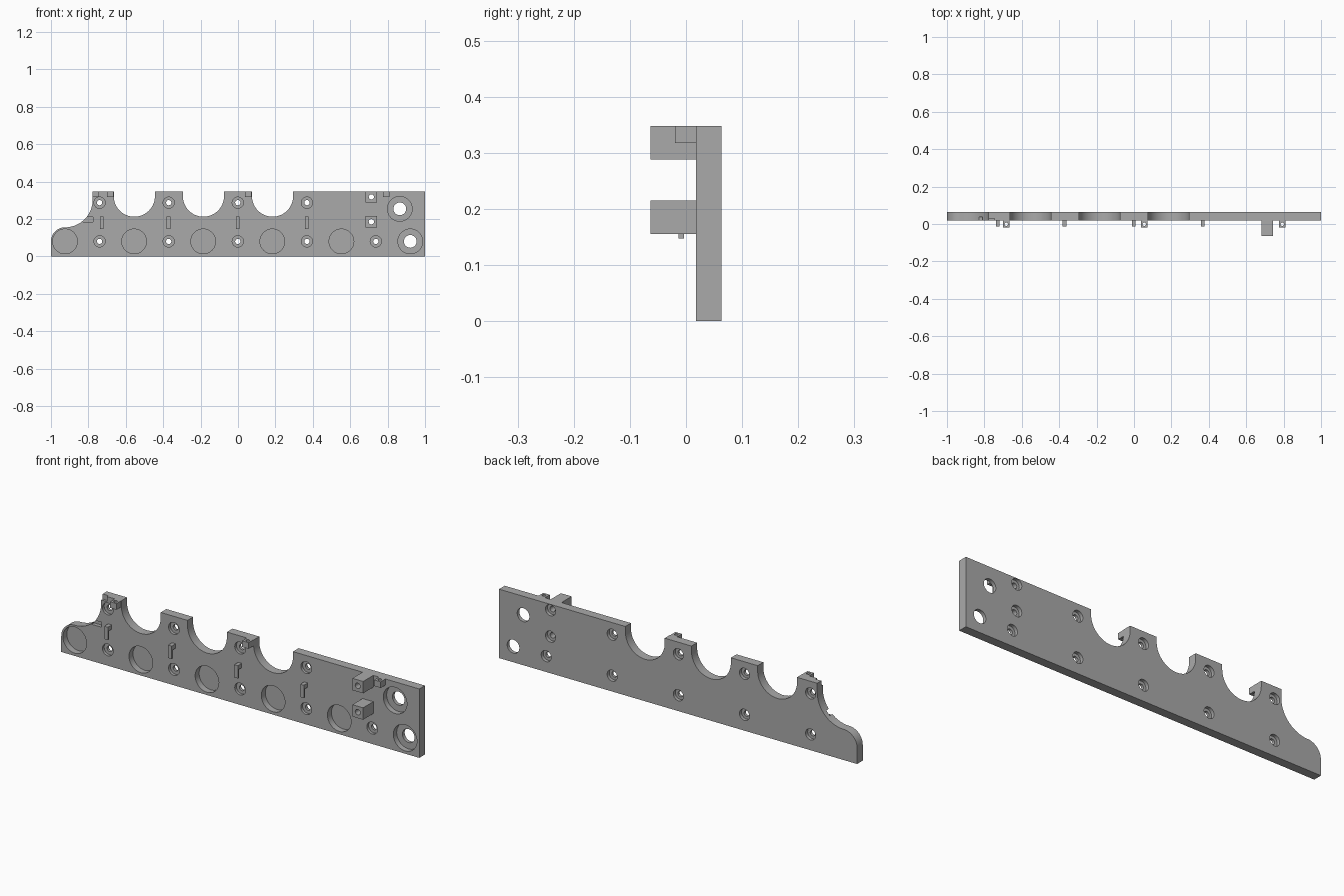
import bpy, bmesh, math
from mathutils import Matrix

if "Cube" in bpy.data.objects:
    bpy.data.objects.remove(bpy.data.objects["Cube"])

FRONT, BACK, TOP = 0.018, 0.063, 0.348
PITCH = 0.3695

grey = bpy.data.materials.new("plain grey")
grey.use_nodes = True
grey.diffuse_color = (0.4, 0.4, 0.4, 1)
grey.node_tree.nodes["Principled BSDF"].inputs["Base Color"].default_value = (0.4, 0.4, 0.4, 1)


def finish(bm, name):
    bmesh.ops.recalc_face_normals(bm, faces=bm.faces)
    mesh = bpy.data.meshes.new(name)
    bm.to_mesh(mesh)
    bm.free()
    mesh.materials.append(grey)
    ob = bpy.data.objects.new(name, mesh)
    bpy.context.collection.objects.link(ob)
    return ob


def add_box(bm, x0, x1, y0, y1, z0, z1):
    m = Matrix.Translation(((x0 + x1) / 2, (y0 + y1) / 2, (z0 + z1) / 2))
    m = m @ Matrix.Diagonal((x1 - x0, y1 - y0, z1 - z0, 1))
    bmesh.ops.create_cube(bm, size=1, matrix=m)


def add_extrusion(bm, points, y0, y1):
    face = bm.faces.new([bm.verts.new((x, y0, z)) for x, z in points])
    new = bmesh.ops.extrude_face_region(bm, geom=[face])["geom"]
    for v in new:
        if isinstance(v, bmesh.types.BMVert):
            v.co.y = y1


def add_stepped_pin(bm, x, z, steps, n=40):
    """Closed round pin along y from (y, radius) steps."""
    rings = [[bm.verts.new((x + r * math.cos(2 * math.pi * i / n), y,
                            z + r * math.sin(2 * math.pi * i / n)))
              for i in range(n)] for y, r in steps]
    for a, b in zip(rings, rings[1:]):
        for i in range(n):
            j = (i + 1) % n
            bm.faces.new((a[i], a[j], b[j], b[i]))
    bm.faces.new(rings[0])
    bm.faces.new(rings[-1])


def arc(cx, cz, r, a0, a1, n=20):
    return [(cx + r * math.cos(math.radians(a0 + (a1 - a0) * i / n)),
             cz + r * math.sin(math.radians(a0 + (a1 - a0) * i / n))) for i in range(n + 1)]


def cut(ob, cutter):
    mod = ob.modifiers.new("holes", "BOOLEAN")
    mod.operation = "DIFFERENCE"
    mod.solver = "EXACT"
    mod.object = cutter
    bpy.context.view_layer.update()
    bpy.context.view_layer.objects.active = ob
    bpy.ops.object.modifier_apply(modifier=mod.name)


def smooth(ob):
    bpy.ops.object.select_all(action="DESELECT")
    ob.select_set(True)
    bpy.context.view_layer.objects.active = ob
    bpy.ops.object.shade_smooth_by_angle(angle=math.radians(30))


# Plate outline: rounded lower end, sweeping shoulder, three round notches
outline = [(-1, 0)] + arc(-0.925, 0.08, 0.075, 180, 90)
outline += arc(-0.925, 0.303, 0.148, -90, 0)[1:] + [(-0.777, TOP)]
for k in (-1.5, -0.5, 0.5):
    cx = k * PITCH
    outline += [(cx - 0.11, TOP)] + arc(cx, 0.322, 0.11, 180, 360, 36) + [(cx + 0.11, TOP)]
outline += [(1, TOP), (1, 0)]
bm = bmesh.new()
add_extrusion(bm, outline, FRONT, BACK)
plate = finish(bm, "plate")

# Mounting blocks
bm = bmesh.new()
for z in (0.155, 0.288):
    add_box(bm, 0.683, 0.743, -0.063, FRONT, z, z + 0.06)
blocks = finish(bm, "mounting_blocks")

# Cutter: blind pockets, large bored holes, screw holes, edge recesses
bm = bmesh.new()
for k in range(5):
    add_stepped_pin(bm, -0.925 + k * PITCH, 0.08, [(0, 0.066), (0.05, 0.066)], 56)
for x, z in ((0.921, 0.08), (0.865, 0.254)):
    add_stepped_pin(bm, x, z, [(0, 0.066), (0.045, 0.066), (0.045, 0.034), (0.1, 0.034)], 56)
screws = [(-0.74 + k * PITCH, z) for k in range(4) for z in (0.08, 0.287)] + [(0.737, 0.08)]
back_bore = [(0.046, 0.014), (0.046, 0.028), (0.1, 0.028)]
for x, z in screws:
    add_stepped_pin(bm, x, z, [(0, 0.03), (0.032, 0.03), (0.032, 0.014)] + back_bore)
for z in (0.185, 0.318):
    add_stepped_pin(bm, 0.713, z, [(-0.1, 0.014)] + back_bore)
add_box(bm, -0.83, -0.775, 0, 0.037, 0.185, 0.21)
add_box(bm, -0.79, -0.745, 0, 0.03, 0.322, 0.36)
cutter = finish(bm, "hole_cutter")
cutter.hide_render = True
cut(plate, cutter)
cut(blocks, cutter)
bpy.data.objects.remove(cutter)
smooth(plate)
smooth(blocks)

# Hooks: short arm with a lip hanging down
for i, x in enumerate((-0.728, -0.371, -0.002, 0.367)):
    bm = bmesh.new()
    prof = [(FRONT, 0.212), (-0.013, 0.212), (-0.013, 0.147), (-0.004, 0.147),
            (-0.004, 0.19), (FRONT, 0.19)]
    face = bm.faces.new([bm.verts.new((x - 0.01, y, z)) for y, z in prof])
    new = bmesh.ops.extrude_face_region(bm, geom=[face])["geom"]
    bmesh.ops.translate(bm, vec=(0.02, 0, 0),
                        verts=[g for g in new if isinstance(g, bmesh.types.BMVert)])
    finish(bm, f"hook_{i + 1}")

# Top eyelets: small lugs with a vertical hole
for i, x in enumerate((-0.683, 0.055, 0.793)):
    bm = bmesh.new()
    add_box(bm, x - 0.018, x + 0.018, -0.02, FRONT, 0.317, TOP)
    lug = finish(bm, f"eyelet_{i + 1}")
    bm = bmesh.new()
    bmesh.ops.create_cone(bm, cap_ends=True, segments=24, radius1=0.009, radius2=0.009,
                          depth=0.1, matrix=Matrix.Translation((x, -0.001, 0.33)))
    pin = finish(bm, "eyelet_cutter")
    pin.hide_render = True
    cut(lug, pin)
    bpy.data.objects.remove(pin)
    smooth(lug)
